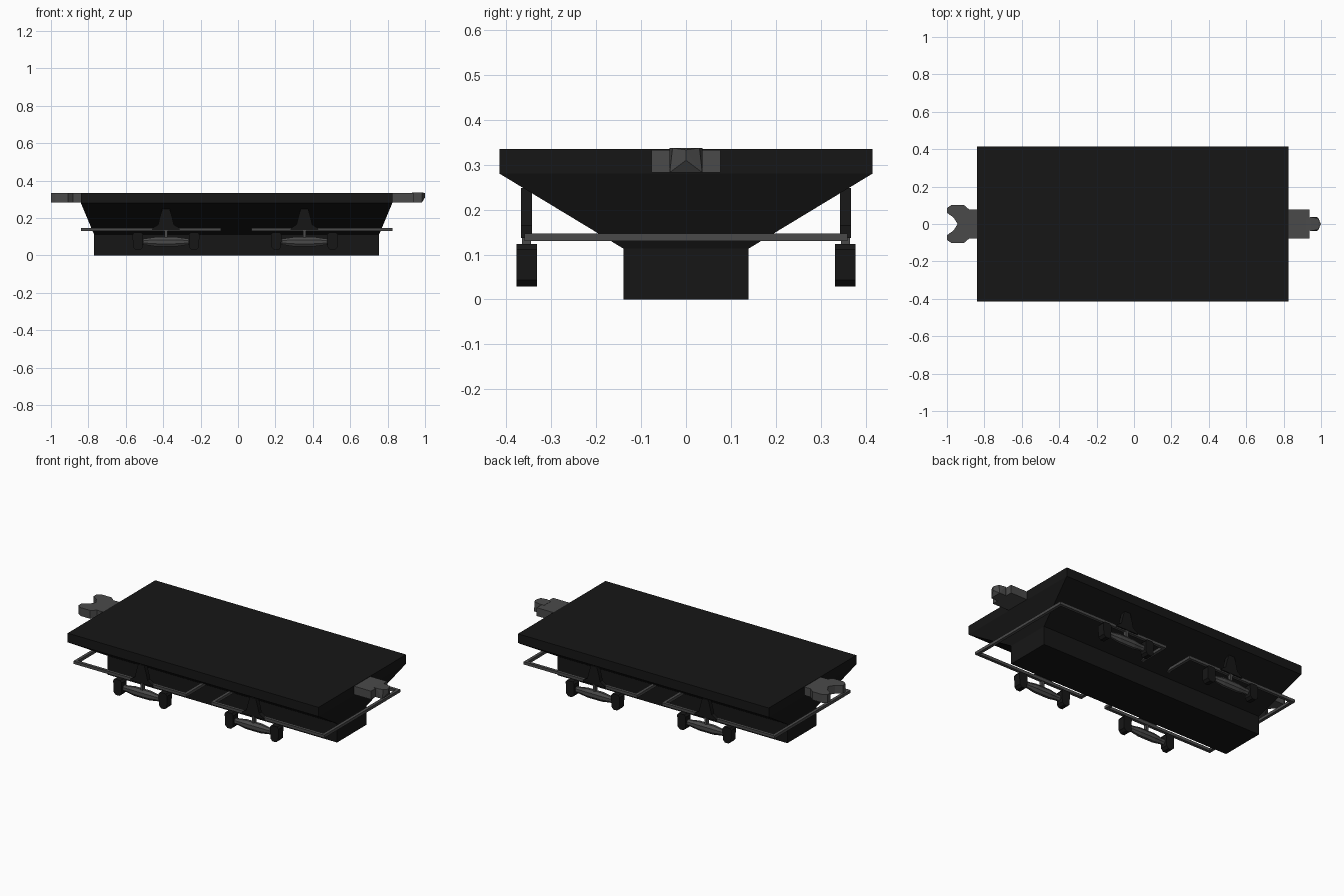
import bpy, bmesh, math
from mathutils import Vector

if "Cube" in bpy.data.objects:
    bpy.data.objects.remove(bpy.data.objects["Cube"])


def material(name, v):
    m = bpy.data.materials.new(name)
    m.diffuse_color = (v, v, v, 1)
    m.use_nodes = True
    m.node_tree.nodes["Principled BSDF"].inputs["Base Color"].default_value = m.diffuse_color
    return m


BLACK = material("black", 0.008)
GREY = material("grey", 0.068)


def finish(bm, name, mat):
    bmesh.ops.recalc_face_normals(bm, faces=bm.faces)
    me = bpy.data.meshes.new(name)
    bm.to_mesh(me)
    bm.free()
    me.materials.append(mat)
    ob = bpy.data.objects.new(name, me)
    bpy.context.collection.objects.link(ob)
    return ob


def loft(name, rings, mat):
    """Skin a list of equal-length point rings and cap both ends."""
    bm = bmesh.new()
    vs = [[bm.verts.new(p) for p in r] for r in rings]
    n = len(vs[0])
    for a, b in zip(vs, vs[1:]):
        for i in range(n):
            bm.faces.new((a[i], a[(i + 1) % n], b[(i + 1) % n], b[i]))
    bm.faces.new(vs[0])
    bm.faces.new(vs[-1])
    return finish(bm, name, mat)


def rect(x0, x1, y, z):
    return [(x0, -y, z), (x1, -y, z), (x1, y, z), (x0, y, z)]


def slab_y(name, prof, y0, y1, mat):
    return loft(name, [[(x, y, z) for x, z in prof] for y in (y0, y1)], mat)


# Hull: deck, sloped underside and keel box
loft("hull", [rect(-0.77, 0.755, 0.139, 0), rect(-0.77, 0.755, 0.139, 0.113),
              rect(-0.84, 0.825, 0.415, 0.28), rect(-0.84, 0.825, 0.415, 0.335)], BLACK)


# Guard rail loops around the keel
def rail(name, x0, x1):
    t, y, za, zb = 0.018, 0.36, 0.13, 0.147
    bm = bmesh.new()
    loops = [[bm.verts.new(p) for p in r] for r in (
        rect(x0, x1, y, za), rect(x0, x1, y, zb),
        rect(x0 + t, x1 - t, y - t, zb), rect(x0 + t, x1 - t, y - t, za))]
    for k in range(4):
        a, b = loops[k], loops[(k + 1) % 4]
        for i in range(4):
            j = (i + 1) % 4
            bm.faces.new((a[i], a[j], b[j], b[i]))
    finish(bm, name, GREY)


rail("rear_rail", -0.84, -0.092)
rail("front_rail", 0.072, 0.825)

# Four running gear units
for cx, end in ((-0.385, "rear"), (0.355, "front")):
    for s, side in ((-1, "right"), (1, "left")):
        cy, tag = s * 0.355, f"_{end}_{side}"
        # flared hanger strut
        half = [(0.075, 0.137), (0.07, 0.147), (0.042, 0.165), (0.034, 0.2), (0.02, 0.248)]
        prof = [(cx + x, z) for x, z in half] + [(cx - x, z) for x, z in reversed(half)]
        slab_y("strut" + tag, prof, cy - 0.0125, cy + 0.0125, BLACK)
        # thin pivot post
        slab_y("post" + tag, [(cx - .008, .09), (cx + .008, .09), (cx + .008, .14), (cx - .008, .14)],
               cy - 0.01, cy + 0.01, GREY)
        # spindle-shaped axle
        rings = []
        for x, r in ((-.13, .009), (-.12, .02), (-.1, .02), (-.05, .028), (.05, .028),
                     (.1, .02), (.12, .02), (.13, .009)):
            rings.append([(cx + x, cy + 0.75 * r * math.cos(a), 0.073 + r * math.sin(a))
                          for a in (math.tau * (i + .5) / 8 for i in range(8))])
        loft("axle" + tag, rings, GREY)
        # chamfered end pads
        for d in (-1, 1):
            prof = [(cx + d * (0.15 + x), 0.076 + z) for x, z in
                    ((-.025, -.033), (-.012, -.047), (.012, -.047), (.026, -.033),
                     (.029, .035), (.02, .047), (-.018, .047), (-.028, .035))]
            slab_y("pad" + tag, prof, cy - 0.023, cy + 0.023, BLACK)

# Open jaw coupler at the rear
up = [(-0.8, .078), (-0.882, .078), (-0.91, .102), (-0.975, .102), (-1, .085), (-1, .06), (-0.965, .035)]
jaw = up + [(-0.943, 0)] + [(x, -y) for x, y in reversed(up)]
loft("jaw_coupler", [[(x, y, z) for x, y in jaw] for z in (0.283, 0.333)], GREY)

# Plug coupler at the front: block and pointed head with an undercut tip
loft("plug_block", [rect(0.8, 0.937, 0.077, z) for z in (0.283, 0.333)], GREY)
bm = bmesh.new()
pts = [(1.0, 0, 0.333), (1.0, 0, 0.31)]
for s in (-1, 1):
    pts += [(0.92, s * .03, .283), (0.92, s * .03, .334), (0.945, s * .037, .283), (0.945, s * .037, .337),
            (0.983, s * .036, .283), (0.985, s * .03, .337)]
for p in pts:
    bm.verts.new(p)
bmesh.ops.convex_hull(bm, input=bm.verts)
bmesh.ops.dissolve_limit(bm, angle_limit=0.02, verts=bm.verts, edges=bm.edges)
finish(bm, "plug_head", GREY)
